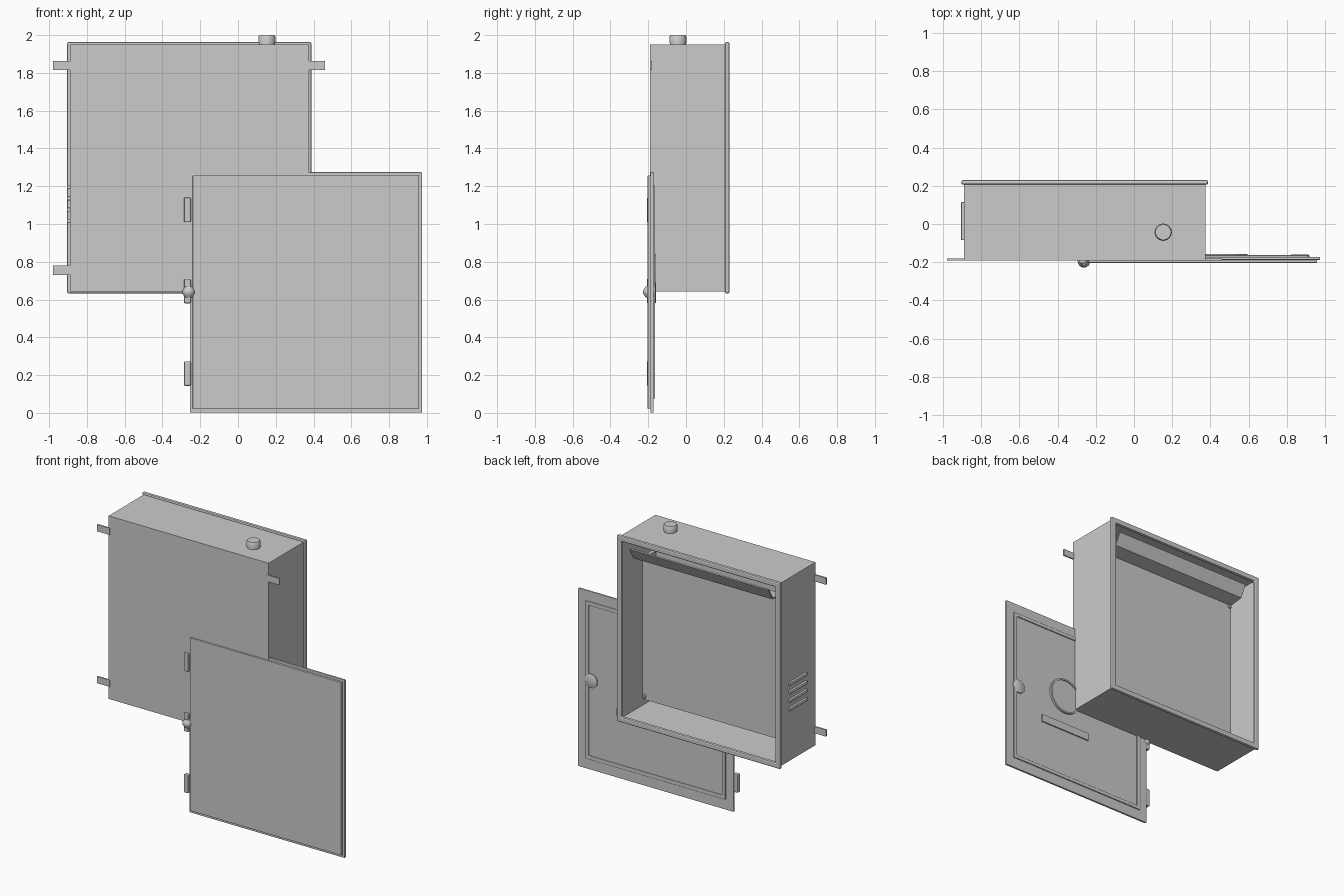
import bpy, bmesh, math
from mathutils import Matrix, Vector

if "Cube" in bpy.data.objects:
    bpy.data.objects.remove(bpy.data.objects["Cube"])

grey = bpy.data.materials.new("painted_steel_grey")
grey.diffuse_color = (0.6, 0.6, 0.6, 1)
grey.use_nodes = True
grey.node_tree.nodes["Principled BSDF"].inputs["Base Color"].default_value = grey.diffuse_color


def finish(name, bm, bevel=0.0, smooth=False):
    bmesh.ops.recalc_face_normals(bm, faces=bm.faces)
    me = bpy.data.meshes.new(name)
    bm.to_mesh(me)
    bm.free()
    me.materials.append(grey)
    ob = bpy.data.objects.new(name, me)
    bpy.context.collection.objects.link(ob)
    if bevel:
        m = ob.modifiers.new("bevel", 'BEVEL')
        m.width, m.segments = bevel, 2
    if smooth:
        bpy.context.view_layer.objects.active = ob
        ob.select_set(True)
        bpy.ops.object.shade_smooth_by_angle(angle=math.radians(35))
        ob.select_set(False)
    return ob


def box(name, x, y, z, bevel=0.0):
    bm = bmesh.new()
    size = [b - a for a, b in (x, y, z)]
    mid = [(a + b) / 2 for a, b in (x, y, z)]
    bmesh.ops.create_cube(bm, size=1, matrix=Matrix.Translation(mid) @ Matrix.Diagonal((*size, 1)))
    return finish(name, bm, bevel)


def frame(name, x, y, z, w, bevel=0.0):
    """Rectangular ring of bar width w, lying in the xz plane."""
    bm = bmesh.new()
    loops = []
    for yy in y:
        for d in (0, w):
            loops.append([bm.verts.new((px, yy, pz)) for px, pz in (
                (x[0] + d, z[0] + d), (x[1] - d, z[0] + d), (x[1] - d, z[1] - d), (x[0] + d, z[1] - d))])
    fo, fi, bo, bi = loops
    for a, b in ((fo, fi), (bo, bi), (fo, bo), (fi, bi)):
        for i in range(4):
            j = (i + 1) % 4
            bm.faces.new((a[i], a[j], b[j], b[i]))
    return finish(name, bm, bevel)


def lathe(name, profile, centre, axis='Z', segs=32):
    """Spin (radius, height) points about z, or about y for axis 'Y'."""
    bm = bmesh.new()
    rings = [[bm.verts.new((r * math.cos(2 * math.pi * i / segs), r * math.sin(2 * math.pi * i / segs), h))
              for i in range(segs)] for r, h in profile]
    for a, b in zip(rings, rings[1:]):
        for i in range(segs):
            j = (i + 1) % segs
            bm.faces.new((a[i], a[j], b[j], b[i]))
    bm.faces.new(rings[0])
    bm.faces.new(rings[-1])
    mat = Matrix.Translation(centre)
    if axis == 'Y':
        mat = mat @ Matrix.Rotation(-math.pi / 2, 4, 'X')
    bmesh.ops.transform(bm, matrix=mat, verts=bm.verts)
    return finish(name, bm, smooth=True)


def prism_x(name, x, profile):
    """Extrude a (y, z) outline along x."""
    bm = bmesh.new()
    f = bm.faces.new([bm.verts.new((x[0], py, pz)) for py, pz in profile])
    r = bmesh.ops.extrude_face_region(bm, geom=[f])
    bmesh.ops.translate(bm, vec=Vector((x[1] - x[0], 0, 0)),
                        verts=[v for v in r["geom"] if isinstance(v, bmesh.types.BMVert)])
    return finish(name, bm)


# Enclosure: walls, closed front sheet, rolled rim round the rear opening
X, Z = (-0.89, 0.375), (0.643, 1.95)
frame("enclosure_walls", X, (-0.187, 0.215), Z, 0.012)
box("enclosure_sheet", X, (-0.19, -0.18), Z)
frame("opening_rim", (-0.904, 0.388), (0.206, 0.23), (0.632, 1.964), 0.04, 0.009)

# Mounting panel standing off the sheet, its top edge bent out into a sloping lip
PX = (-0.80, 0.30)
box("mounting_panel", PX, (0.05, 0.06), (0.75, 1.79))
prism_x("panel_top_lip", PX, [(0.05, 1.783), (0.168, 1.797), (0.212, 1.88), (0.204, 1.884), (0.162, 1.806), (0.05, 1.793)])
for i, bx in enumerate((-0.785, 0.285)):
    for j, bz in enumerate((0.775, 1.77)):
        lathe(f"panel_bolt_{i}{j}", [(0.013, 0), (0.013, 0.01), (0.008, 0.014)], (bx, 0.06, bz), 'Y', 12)
        lathe(f"panel_standoff_{i}{j}", [(0.012, 0), (0.012, 0.235)], (bx, -0.183, bz), 'Y', 12)

# Wall lugs
for i, lx in enumerate(((-0.98, -0.88), (0.36, 0.46))):
    for j, lz in enumerate((0.755, 1.84)):
        box(f"wall_lug_{i}{j}", lx, (-0.191, -0.181), (lz - 0.024, lz + 0.024))

# Vent louvres on the left side
for i in range(4):
    z0 = 1.005 + 0.06 * i
    box(f"vent_louvre_{i}", (-0.906, -0.885), (-0.085, 0.115), (z0, z0 + 0.022), 0.005)

# Cable gland on top
lathe("cable_gland", [(0.042, 1.945), (0.042, 1.957), (0.045, 1.957), (0.045, 1.992), (0.04, 2.0)],
      (0.153, -0.043, 0))

# Detached door: flange, face plate, gasket
box("door_flange", (-0.255, 0.974), (-0.188, -0.172), (0.002, 1.274), 0.004)
box("door_face", (-0.24, 0.958), (-0.203, -0.18), (0.022, 1.257), 0.003)
frame("door_gasket", (-0.195, 0.912), (-0.174, -0.163), (0.075, 1.203), 0.028, 0.005)

# Door back fittings: lock, round port with raised edge, label holder
lathe("door_lock", [(0.05, 0), (0.05, 0.01), (0.044, 0.014)], (0.868, -0.174, 0.64), 'Y')
lathe("door_port", [(0.13, 0), (0.13, 0.016), (0.118, 0.016), (0.118, 0.009)], (0.465, -0.174, 0.712), 'Y', 48)
box("label_holder", (0.26, 0.665), (-0.174, -0.163), (0.445, 0.5))

# Hinge leaves and knob on the door's left edge
for i, hz in enumerate((0.208, 0.645, 1.075)):
    box(f"door_hinge_{i}", (-0.286, -0.25), (-0.207, -0.176), (hz - 0.065, hz + 0.065), 0.006)
lathe("hinge_knob", [(0.019, -0.03), (0.024, -0.021), (0.033, -0.008), (0.033, 0.008), (0.024, 0.021), (0.019, 0.03)],
      (-0.262, -0.195, 0.64), 'Z', 24)
